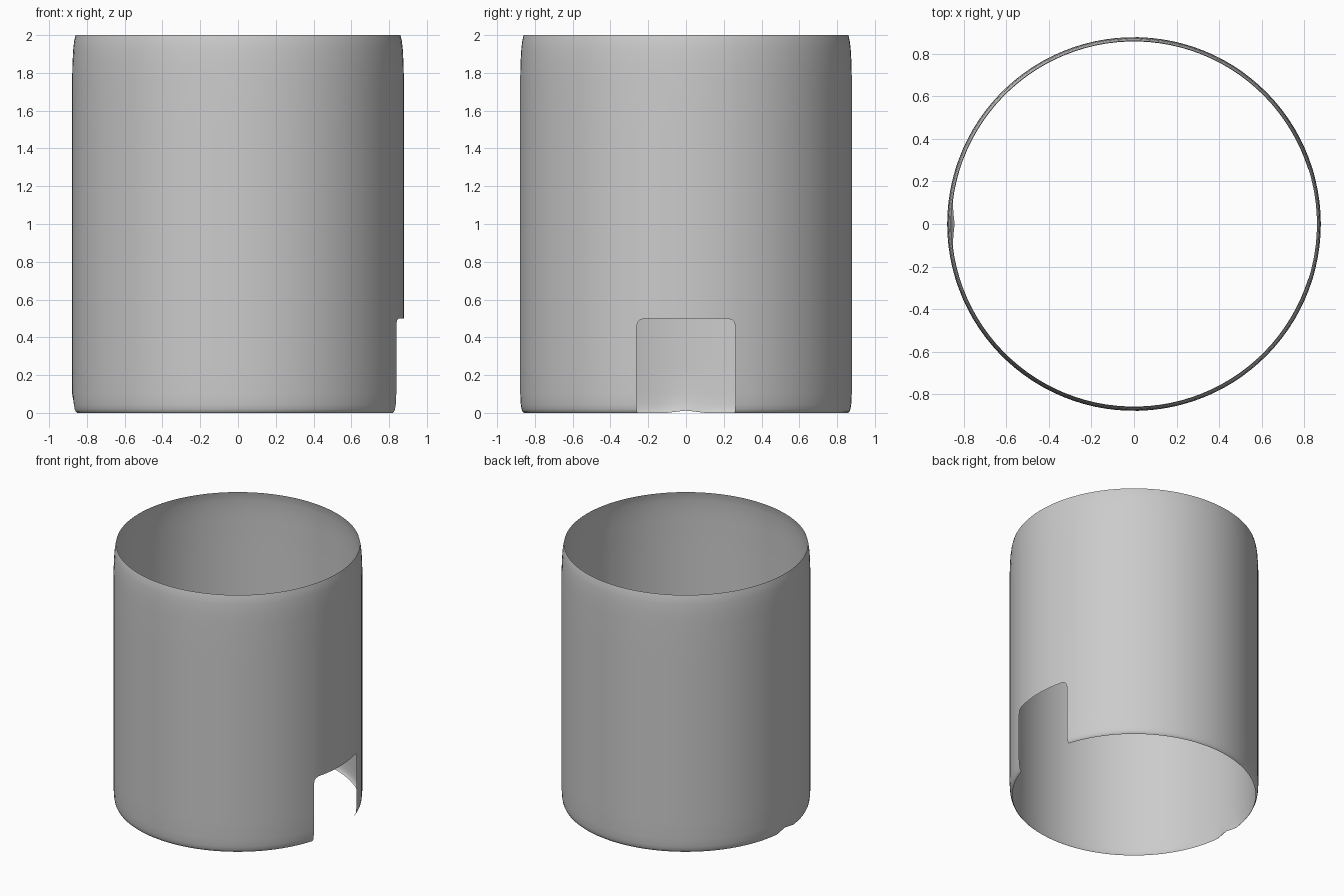
import bpy, bmesh, math

if "Cube" in bpy.data.objects:
    bpy.data.objects.remove(bpy.data.objects["Cube"])

R = 0.878
HALF = math.asin(0.262 / R)          # half angle of the doorway-shaped notch

# Wall profile: (radius, height), drawn in slightly at both ends
profile = [(0.858, 0), (0.865, 0.006), (0.871, 0.02), (0.875, 0.045), (R, 0.1),
           (R, 0.25), (R, 0.4), (R, 0.5), (R, 1.0), (R, 1.5), (R, 1.78),
           (0.876, 1.86), (0.872, 1.93), (0.867, 1.97), (0.86, 2.0)]
TOP_ROW = 7                          # row forming the notch's upper edge

# Column angles: finer steps where the notch corners are rounded
corner = {HALF: 0.455, HALF - 0.008: 0.48, HALF - 0.022: 0.493, HALF - 0.05: 0.5}
half_notch = [0.06 * i for i in range(1, 4)]
half_notch += sorted(a for a in corner)
outer_n = 96
angles = [-a for a in reversed(half_notch)] + [0] + half_notch
step = (2 * math.pi - 2 * HALF) / outer_n
angles += [HALF + step * i for i in range(1, outer_n)]

bm = bmesh.new()
cols = []
for a in angles:
    col = []
    for j, (r, z) in enumerate(profile):
        if j == TOP_ROW and abs(a) in corner:
            z = corner[abs(a)]
        # Small dent in the lower rim opposite the notch
        away = R * abs(a - math.pi)
        if z < 0.1 and away < 0.11:
            k = (0.5 + 0.5 * math.cos(math.pi * away / 0.11)) * (1 - z / 0.1)
            r -= 0.015 * k
            z += 0.012 * k
        col.append(bm.verts.new((r * math.cos(a), r * math.sin(a), z)))
    cols.append(col)

# Skin the wall, leaving the notch open
n = len(cols)
last_notch = 2 * len(half_notch)
for i in range(n):
    c, d = cols[i], cols[(i + 1) % n]
    for j in range(TOP_ROW if i < last_notch else 0, len(profile) - 1):
        bm.faces.new((c[j], d[j], d[j + 1], c[j + 1]))
bmesh.ops.delete(bm, geom=[v for v in bm.verts if not v.link_faces], context='VERTS')

mesh = bpy.data.meshes.new("sleeve_wall")
bm.to_mesh(mesh)
bm.free()
for p in mesh.polygons:
    p.use_smooth = True
sleeve = bpy.data.objects.new("sleeve_wall", mesh)
bpy.context.collection.objects.link(sleeve)
